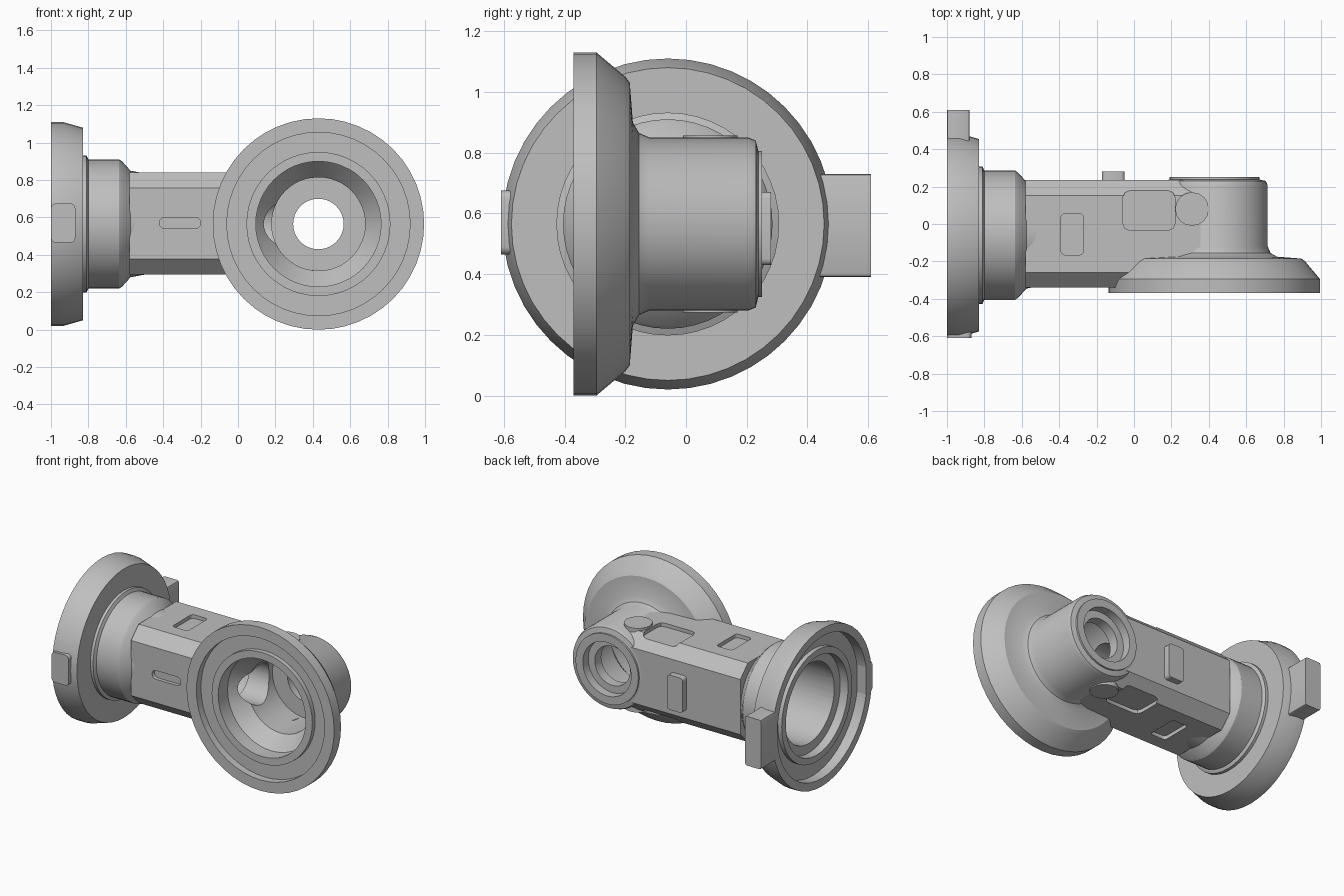
import bpy, bmesh, math
from mathutils import Vector

old = bpy.data.objects.get("Cube")
if old:
    bpy.data.objects.remove(old, do_unlink=True)

# One plain metal colour
grey = bpy.data.materials.new("plain_grey")
grey.use_nodes = True
grey.diffuse_color = (0.52, 0.52, 0.52, 1)
grey.node_tree.nodes["Principled BSDF"].inputs["Base Color"].default_value = (0.52, 0.52, 0.52, 1)

MID_Z = 0.565                        # height of both pipe axes
MAIN = Vector((0, -0.06, MID_Z))     # axis of the long pipe, along x
SIDE = Vector((0.43, 0, MID_Z))      # axis of the side port, along y


def finish(name, bm):
    bmesh.ops.recalc_face_normals(bm, faces=bm.faces)
    mesh = bpy.data.meshes.new(name)
    bm.to_mesh(mesh)
    bm.free()
    mesh.materials.append(grey)
    ob = bpy.data.objects.new(name, mesh)
    bpy.context.collection.objects.link(ob)
    return ob


def lathe(name, profile, axis, centre, steps=48):
    """Spin (radius, position) points about an axis through centre."""
    bm = bmesh.new()
    up = Vector((0, 0, 1)) if axis.z == 0 else Vector((1, 0, 0))
    verts = [bm.verts.new(centre + axis * t + up * r) for r, t in profile]
    edges = [bm.edges.new(pair) for pair in zip(verts, verts[1:])]
    bmesh.ops.spin(bm, geom=verts + edges, cent=centre, axis=axis,
                   angle=math.tau, steps=steps)
    bmesh.ops.remove_doubles(bm, verts=bm.verts, dist=1e-4)
    return finish(name, bm)


def block(name, lo, hi, axis, bevel, segments=3):
    """Box between two corners, with the edges along one axis bevelled."""
    bm = bmesh.new()
    bmesh.ops.create_cube(bm, size=1)
    lo, hi = Vector(lo), Vector(hi)
    for v in bm.verts:
        v.co = (lo + hi) / 2 + v.co * (hi - lo)
    along = [e for e in bm.edges
             if abs((e.verts[0].co - e.verts[1].co).normalized().dot(axis)) > 0.9]
    bmesh.ops.bevel(bm, geom=along, offset=bevel, segments=segments,
                    profile=0.5, affect='EDGES')
    return finish(name, bm)


X, Y, Z = (Vector(v) for v in ((1, 0, 0), (0, 1, 0), (0, 0, 1)))

# Outer shapes
end_flange = lathe("end_flange", [
    (0, -1), (0.545, -1), (0.545, -0.935), (0.515, -0.83), (0, -0.83)], X, MAIN)
sleeve = lathe("sleeve", [
    (0, -0.9), (0.367, -0.9), (0.367, -0.81), (0.345, -0.8), (0.345, -0.635),
    (0.335, -0.62), (0.285, -0.575), (0.265, -0.47), (0, -0.47)], X, MAIN)
body = block("body", (-0.58, -0.34, 0.295), (0.43, 0.235, 0.84), X, 0.082, 1)
side_port = lathe("side_port", [
    (0, -0.37), (0.565, -0.37), (0.565, -0.295), (0.485, -0.2), (0.465, -0.185),
    (0.335, -0.175), (0.3, -0.155), (0.285, -0.12), (0.285, 0.205),
    (0.275, 0.23), (0.24, 0.238), (0.24, 0.25), (0, 0.25)], Y, SIDE)

# Lugs on the end flange
side_lug = block("side_lug", (-1, 0.44, 0.39), (-0.88, 0.61, 0.73), Y, 0.012, 2)
front_lug = block("front_lug", (-1, -0.61, 0.465), (-0.87, -0.54, 0.675), Y, 0.025)

# Raised pad on the back, round bosses on top and bottom
back_pad = block("back_pad", (-0.17, 0.2, 0.43), (-0.05, 0.28, 0.67), Y, 0.02)
bosses = [lathe(name, [(0, a), (0.09, a), (0.09, b), (0, b)], Z,
                Vector((0.31, 0.08, 0)), 16)
          for name, a, b in (("top_boss", 0.81, 0.856), ("bottom_boss", 0.274, 0.32))]

# Stepped bores as cutters
bores = [
    lathe("main_bore_cutter", [
        (0, -1.1), (0.49, -1.1), (0.49, -0.93), (0.385, -0.93), (0.385, -0.96),
        (0.34, -0.96), (0.34, -0.9), (0.275, -0.9), (0.275, -0.55),
        (0.22, -0.5), (0.22, 0), (0.14, 0.03), (0.14, 0.43), (0, 0.43)], X, MAIN),
    lathe("side_bore_cutter", [
        (0, -0.45), (0.49, -0.45), (0.49, -0.32), (0.385, -0.32), (0.385, -0.352),
        (0.335, -0.352), (0.335, -0.25), (0.25, -0.15), (0.25, 0.12),
        (0.135, 0.12), (0.135, 0.19), (0.185, 0.19), (0.185, 0.3), (0, 0.3)], Y, SIDE),
]

# Shallow pockets: two on top, two below, and a slot in front
pockets = [block("slot_cutter", (-0.42, -0.4, 0.54), (-0.2, -0.315, 0.6), Y, 0.028)]
for low, high in ((0.815, 0.9), (0.2, 0.32)):
    pockets.append(block("small_pocket_cutter", (-0.39, -0.165, low),
                         (-0.27, 0.055, high), Z, 0.02))
    pockets.append(block("large_pocket_cutter", (-0.06, -0.035, low),
                         (0.22, 0.18, high), Z, 0.04, 2))


def cut(ob, cutters):
    bpy.context.view_layer.objects.active = ob
    for c in cutters:
        mod = ob.modifiers.new("cut", 'BOOLEAN')
        mod.operation = 'DIFFERENCE'
        mod.solver = 'EXACT'
        mod.object = c
        bpy.ops.object.modifier_apply(modifier=mod.name)


cut(body, bores + pockets)
for part in (end_flange, sleeve, side_port, side_lug):
    cut(part, bores)
for c in bores + pockets:
    bpy.data.objects.remove(c, do_unlink=True)

# Smooth round surfaces, crisp edges
for part in [end_flange, sleeve, body, side_port, side_lug, front_lug, back_pad] + bosses:
    bpy.ops.object.select_all(action='DESELECT')
    part.select_set(True)
    bpy.context.view_layer.objects.active = part
    bpy.ops.object.shade_smooth_by_angle(angle=math.radians(32))
